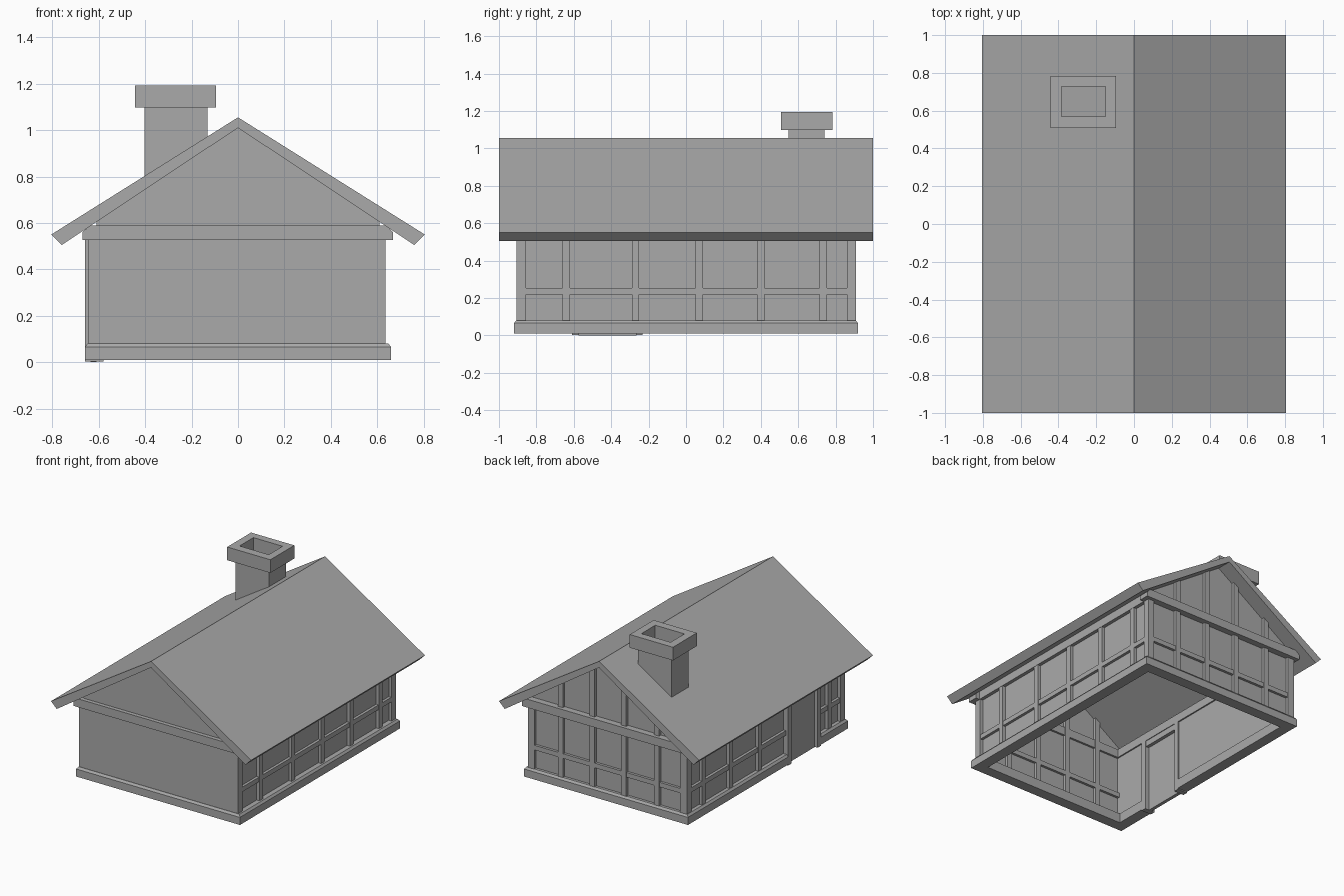
import bpy, bmesh

if "Cube" in bpy.data.objects:
    bpy.data.objects.remove(bpy.data.objects["Cube"], do_unlink=True)

grey = bpy.data.materials.new("plain_grey")
grey.use_nodes = True
grey.diffuse_color = (0.4, 0.4, 0.4, 1)
grey.node_tree.nodes["Principled BSDF"].inputs["Base Color"].default_value = (0.4, 0.4, 0.4, 1)


def finish(name, bm):
    bmesh.ops.recalc_face_normals(bm, faces=bm.faces)
    mesh = bpy.data.meshes.new(name)
    bm.to_mesh(mesh)
    bm.free()
    mesh.materials.append(grey)
    obj = bpy.data.objects.new(name, mesh)
    bpy.context.collection.objects.link(obj)
    return obj


def loft(name, rings, closed=False):
    """Skin a row of matching cross-sections; cap the ends unless closed."""
    bm = bmesh.new()
    rows = [[bm.verts.new(p) for p in ring] for ring in rings]
    pairs = list(zip(rows, rows[1:]))
    if closed:
        pairs.append((rows[-1], rows[0]))
    else:
        bm.faces.new(rows[0])
        bm.faces.new(rows[-1])
    for a, b in pairs:
        for i in range(len(a)):
            j = (i + 1) % len(a)
            bm.faces.new((a[i], a[j], b[j], b[i]))
    return finish(name, bm)


def prism(name, profile, y0, y1):
    return loft(name, [[(x, y, z) for x, z in profile] for y in (y0, y1)])


def box(name, x0, x1, y0, y1, z0, z1):
    return prism(name, [(x0, z0), (x1, z0), (x1, z1), (x0, z1)], y0, y1)


def under_roof(x):
    return 1.015 - 0.664 * abs(x)


def over_roof(x):
    return 1.055 - 0.627 * abs(x)


# Roof: one chevron slab
prism("roof", [(0, 1.055), (0.805, 0.55), (0.76, 0.505), (0, 1.01),
               (-0.76, 0.505), (-0.805, 0.55)], -1, 1)

# Foundation: chamfered sill swept round the house, open at the door
sill = [(0, 0.01), (0, 0.065), (0.012, 0.08), (0.08, 0.08), (0.08, 0.01)]
corners = [(-0.66, -0.26, 1, 0), (-0.66, 0.92, 1, -1), (0.66, 0.92, -1, -1),
           (0.66, -0.92, -1, 1), (-0.66, -0.92, 1, 1), (-0.66, -0.58, 1, 0)]
loft("foundation", [[(x + dx * d, y + dy * d, z) for d, z in sill]
                    for x, y, dx, dy in corners])

# Gable walls: front infill is flush outside, back infill is set in
gable = [(-0.61, 0.07), (0.61, 0.07), (0.61, under_roof(0.61)),
         (0, 1.015), (-0.61, under_roof(0.61))]
prism("front_wall", gable, -0.906, -0.875)
prism("back_wall", gable, 0.86, 0.888)

# Long walls, the one with the door in two pieces
box("left_wall", 0.585, 0.612, -0.88, 0.88, 0.07, 0.54)
box("right_wall_back", -0.622, -0.59, -0.25, 0.88, 0.07, 0.54)
box("right_wall_front", -0.622, -0.59, -0.88, -0.59, 0.07, 0.54)

# Gable timbers
for end, y0, y1 in (("front", -0.905, -0.855), ("back", 0.86, 0.909)):
    for x in (-0.4, -0.135, 0.12, 0.375):
        a, b = x - 0.02, x + 0.02
        prism(end + "_stud", [(a, 0.07), (b, 0.07), (b, under_roof(b)), (a, under_roof(a))], y0, y1)
    box(end + "_rail", -0.61, 0.61, y0, y1 - 0.002, 0.218, 0.252)
    for side, x0, x1 in (("left", 0.585, 0.635), ("right", -0.645, -0.59)):
        box(f"{end}_{side}_corner_post", x0, x1, y0, y1, 0.07, 0.54)

# Tie beams across the gables
for end, y0, y1 in (("front", -0.935, -0.86), ("back", 0.86, 0.935)):
    prism(end + "_tie_beam", [(-0.67, 0.527), (0.668, 0.527), (0.668, 0.56), (0.64, 0.588),
                              (-0.64, 0.588), (-0.67, 0.56)], y0, y1)

# Side timbers
for y in (-0.64, -0.27, 0.07, 0.4, 0.735):
    box("left_stud", 0.585, 0.635, y - 0.02, y + 0.02, 0.07, 0.54)
for y in (-0.73, 0.07, 0.4, 0.715):
    box("right_stud", -0.645, -0.59, y - 0.02, y + 0.02, 0.07, 0.54)
box("left_rail", 0.585, 0.632, -0.88, 0.88, 0.218, 0.252)
box("right_rail_back", -0.642, -0.59, -0.25, 0.88, 0.218, 0.252)
box("right_rail_front", -0.642, -0.59, -0.88, -0.59, 0.218, 0.252)
box("left_wall_plate", 0.58, 0.637, -0.87, 0.87, 0.527, 0.588)
box("right_wall_plate", -0.645, -0.58, -0.87, 0.87, 0.527, 0.588)

# Door and its frame
box("door", -0.635, -0.61, -0.575, -0.265, 0, 0.49)
box("door_lintel", -0.655, -0.585, -0.575, -0.265, 0.485, 0.53)
for y0, y1 in ((-0.61, -0.572), (-0.268, -0.232)):
    box("door_post", -0.66, -0.58, y0, y1, 0.002, 0.54)


def flue(name, x0, x1, y0, y1, low, top):
    """Rectangular tube around the chimney opening, with a sloped or level foot."""
    hole = ((-0.385, 0.568), (-0.15, 0.568), (-0.15, 0.727), (-0.385, 0.727))
    outer = ((x0, y0), (x1, y0), (x1, y1), (x0, y1))
    rings = [[(ox, oy, low(ox)), (ox, oy, top), (hx, hy, top), (hx, hy, low(hx))]
             for (ox, oy), (hx, hy) in zip(outer, hole)]
    return loft(name, rings, closed=True)


# Chimney
flue("chimney_shaft", -0.403, -0.132, 0.547, 0.74, lambda x: over_roof(x) - 0.02, 1.105)
flue("chimney_cap", -0.443, -0.095, 0.508, 0.783, lambda x: 1.097, 1.193)
